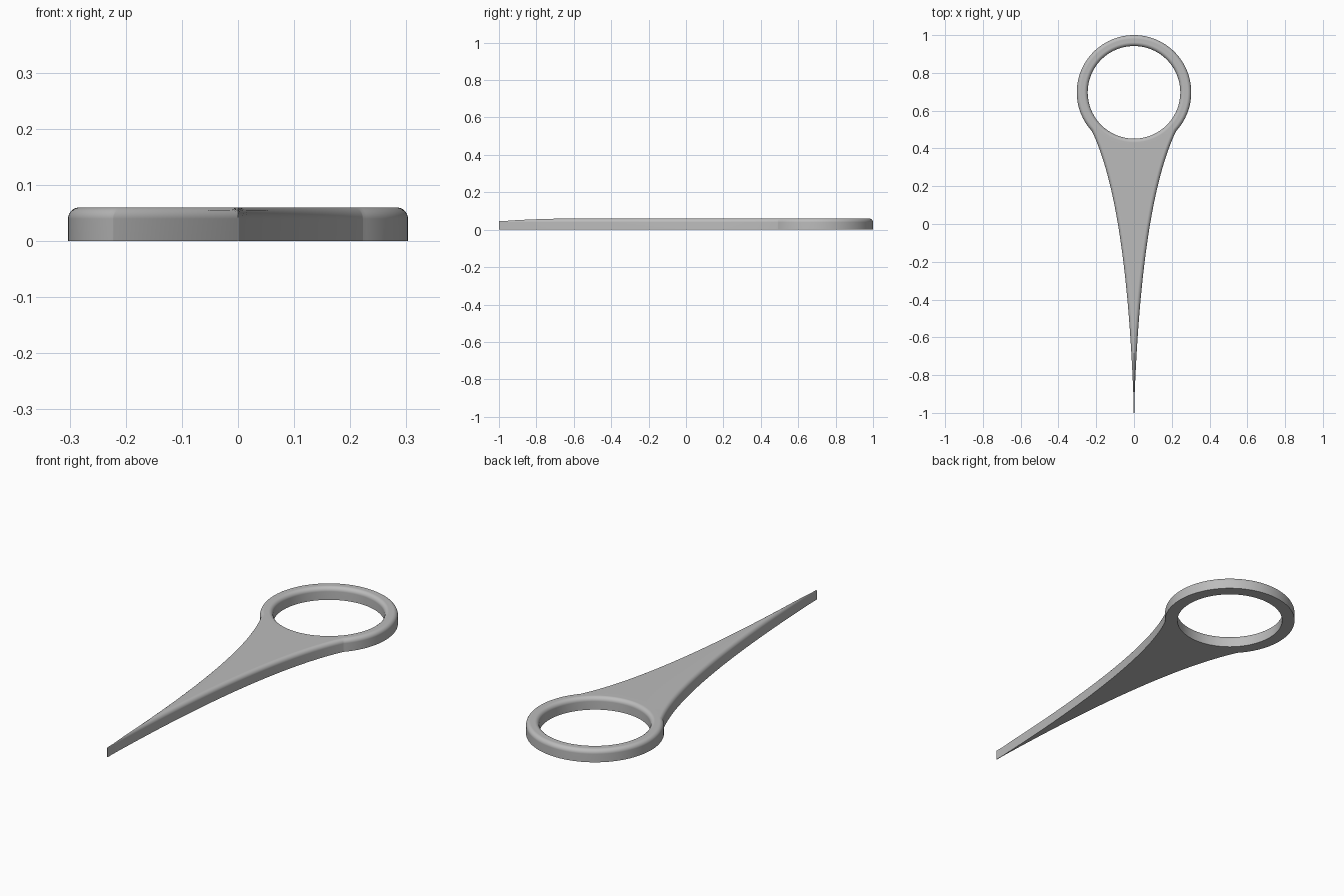
import bpy, bmesh, math

if "Cube" in bpy.data.objects:
    bpy.data.objects.remove(bpy.data.objects["Cube"], do_unlink=True)

HEIGHT, FILLET = 0.06, 0.02
RING_Y, OUTER_R, HOLE_R = 0.697, 0.303, 0.245
ARC = [math.pi / 2 * i / 8 for i in range(9)]

grey = bpy.data.materials.new("plain grey")
grey.use_nodes = True
grey.diffuse_color = (0.5, 0.5, 0.5, 1)
grey.node_tree.nodes["Principled BSDF"].inputs["Base Color"].default_value = grey.diffuse_color


def loft(name, sections):
    """Join closed sections of equal length and cap both ends."""
    bm = bmesh.new()
    loops = [[bm.verts.new(p) for p in s] for s in sections]
    n = len(loops[0])
    for a, b in zip(loops, loops[1:]):
        for i in range(n):
            j = (i + 1) % n
            bm.faces.new((a[i], a[j], b[j], b[i]))
    bm.faces.new(loops[0])
    bm.faces.new(loops[-1])
    bmesh.ops.remove_doubles(bm, verts=bm.verts, dist=1e-5)
    bmesh.ops.recalc_face_normals(bm, faces=bm.faces)
    mesh = bpy.data.meshes.new(name)
    bm.to_mesh(mesh)
    bm.free()
    mesh.materials.append(grey)
    obj = bpy.data.objects.new(name, mesh)
    bpy.context.collection.objects.link(obj)
    return obj


def lathe(name, profile, steps=128):
    """Stack of circles around the ring centre."""
    turns = [math.tau * (i + 0.5) / steps for i in range(steps)]
    return loft(name, [[(r * math.cos(t), RING_Y + r * math.sin(t), z) for t in turns]
                       for r, z in profile])


def combine(target, tool, operation):
    mod = target.modifiers.new(operation.lower(), 'BOOLEAN')
    mod.operation, mod.object, mod.solver = operation, tool, 'EXACT'
    bpy.context.view_layer.objects.active = target
    bpy.ops.object.modifier_apply(modifier=mod.name)
    bpy.data.objects.remove(tool, do_unlink=True)


def handle_section(y, w):
    """Flat base, upright sides and rounded top corners."""
    m = min(w, FILLET)
    half = [(w, 0)]
    for a in ARC:
        d = m * (1 - math.cos(a))
        z = HEIGHT - FILLET + math.sqrt(max(0, FILLET ** 2 - (FILLET - d) ** 2))
        half.append((w - d, z))
    return [(x, y, z) for x, z in half] + [(-x, y, z) for x, z in reversed(half)]


# Tapered handle, its side following a shallow curve from the point to the ring
sections = []
for i in range(53):
    t = i / 50
    y = -(1 - t) ** 2 + 2 * t * (1 - t) * 0.1 + t * t * 0.49
    w = 2 * t * (1 - t) * 0.035 + t * t * 0.222
    sections.append(handle_section(y, max(w, 0.0015)))
handle = loft("handle", sections)

# Rounded disc for the ring
disc = [(OUTER_R, 0)] + [(OUTER_R - FILLET * (1 - math.cos(a)),
                          HEIGHT - FILLET * (1 - math.sin(a))) for a in ARC]
body = lathe("ring_with_pointed_handle", disc)
combine(body, handle, 'UNION')

# Finger hole with a rounded upper lip
hole = [(HOLE_R, -0.05)] + [(HOLE_R + FILLET * (1 - math.cos(a)),
                             HEIGHT - FILLET * (1 - math.sin(a))) for a in ARC]
hole.append((HOLE_R + FILLET, 0.1))
combine(body, lathe("hole_cutter", hole), 'DIFFERENCE')

# Smooth the rounded edges, keep the flat faces flat
bpy.ops.object.select_all(action='DESELECT')
body.select_set(True)
bpy.context.view_layer.objects.active = body
bpy.ops.object.shade_smooth_by_angle(angle=math.radians(35))
weighted = body.modifiers.new("weighted normals", 'WEIGHTED_NORMAL')
weighted.keep_sharp = True
